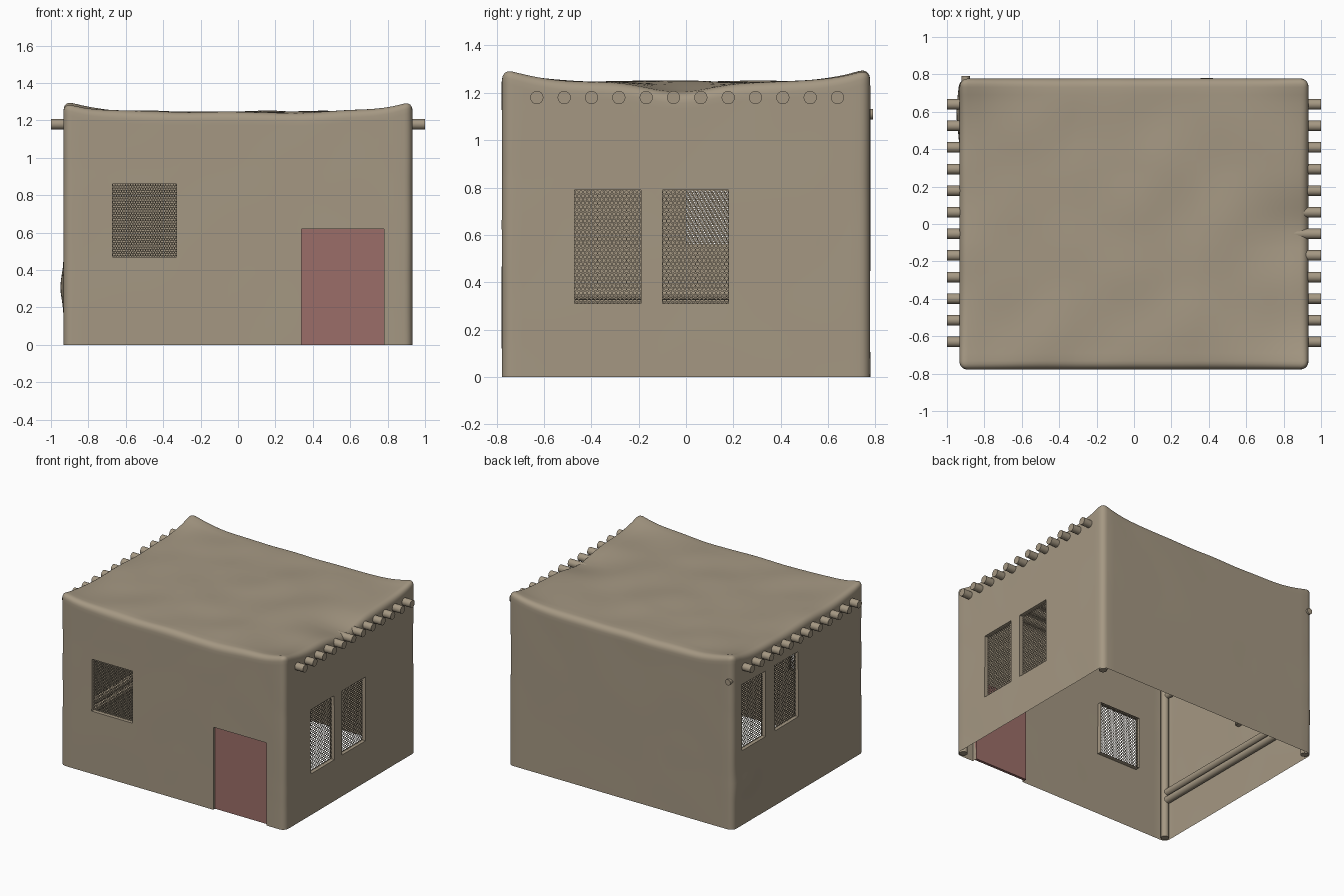
import bpy, bmesh, math
from mathutils import Vector, noise

if "Cube" in bpy.data.objects:
    bpy.data.objects.remove(bpy.data.objects["Cube"])

def material(name, col):
    m = bpy.data.materials.new(name)
    m.diffuse_color = (*col, 1)
    m.use_nodes = True
    m.node_tree.nodes["Principled BSDF"].inputs["Base Color"].default_value = m.diffuse_color
    return m

MUD = material("mud plaster", (0.375, 0.313, 0.226))
RED = material("faded red door", (0.33, 0.155, 0.14))

def finish(bm, name, mat, angle=40):
    me = bpy.data.meshes.new(name)
    bm.to_mesh(me)
    bm.free()
    me.materials.append(mat)
    me.polygons.foreach_set("use_smooth", [True] * len(me.polygons))
    me.set_sharp_from_angle(angle=math.radians(angle))
    ob = bpy.data.objects.new(name, me)
    bpy.context.collection.objects.link(ob)
    return ob

def pole(name, a, b, r, sides=16):
    a, b = Vector(a), Vector(b)
    bm = bmesh.new()
    bmesh.ops.create_cone(bm, cap_ends=True, segments=sides, radius1=r, radius2=r, depth=(b - a).length)
    ob = finish(bm, name, MUD)
    ob.location = (a + b) / 2
    ob.rotation_euler = (b - a).to_track_quat('Z', 'Y').to_euler()

# Overall sizes and openings: (wall, along-wall range, height range)
X, Y, H, R, REVEAL = 0.932, 0.777, 1.245, 0.045, 0.035
OPENINGS = {
    "front_window": ("front", -0.67, -0.33, 0.47, 0.86),
    "door": ("front", 0.34, 0.78, 0.0, 0.62),
    "right_window_1": ("right", -0.47, -0.19, 0.31, 0.79),
    "right_window_2": ("right", -0.10, 0.18, 0.31, 0.79),
    "left_window_1": ("left", 0.39, 0.67, 0.56, 1.05),
    "left_window_2": ("left", 0.0, 0.28, 0.56, 1.05),
}
NORMAL = {"front": Vector((0, -1, 0)), "right": Vector((1, 0, 0)), "left": Vector((-1, 0, 0))}

def lines(lo, hi, fixed, round_lo):
    """Grid lines: opening edges, close lines by rounded edges, even fill."""
    steps = (0, 0.008, 0.018, 0.03, R)
    keep = [hi - s for s in steps] + [lo + s for s in (steps if round_lo else (0,))] + fixed
    n = 36
    for i in range(n + 1):
        v = lo + (hi - lo) * i / n
        if all(abs(v - k) > 0.018 for k in keep):
            keep.append(v)
    return sorted(set(round(k, 4) for k in keep))

def shape(p):
    """Round the box edges, then sag the roof and make walls uneven."""
    c = Vector((max(-X + R, min(X - R, p.x)), max(-Y + R, min(Y - R, p.y)), min(H - R, p.z)))
    d = p - c
    q = c + d.normalized() * R if d.length > 1e-6 else c.copy()
    corner = abs(q.x / X) ** 5 * abs(q.y / Y) ** 4
    dip = math.exp(-((q.x - X) / 0.22) ** 2 - ((q.y + 0.01) / 0.18) ** 2)
    lift = 0.066 * corner - 0.042 * dip + 0.011 * noise.noise(q * 3.2)
    t = max(0, min(1, (q.z - 1.0) / 0.19))
    q.z += lift * t * t * (3 - 2 * t)
    w = 0.003 * noise.noise(q * 2 + Vector((5, 2, 1)))
    if d.x:
        q.x += math.copysign(w, d.x)
    if d.x < 0:   # worn swelling low on the left wall
        q.x -= 0.017 * math.exp(-((q.y - 0.6) / 0.12) ** 2 - ((q.z - 0.31) / 0.09) ** 2)
    if d.y:
        q.y += math.copysign(w, d.y)
    return q

# Plaster shell: walls and roof, open underneath
def build_shell():
    ops = OPENINGS.values()
    xs = lines(-X, X, [v for o in ops if o[0] == "front" for v in o[1:3]], True)
    ys = lines(-Y, Y, [v for o in ops if o[0] != "front" for v in o[1:3]], True)
    zs = lines(0, H, [v for o in ops for v in o[3:5]], False)
    bm = bmesh.new()
    verts, holes = {}, {k: [] for k in OPENINGS}

    def quad(pts, wall=None):
        vs = []
        for p in pts:
            if p not in verts:
                verts[p] = bm.verts.new(shape(Vector(p)))
            vs.append(verts[p])
        f = bm.faces.new(vs)
        if wall:
            u = sum(p[0 if wall == "front" else 1] for p in pts) / 4
            z = sum(p[2] for p in pts) / 4
            for k, (w, u0, u1, z0, z1) in OPENINGS.items():
                if w == wall and u0 < u < u1 and z0 < z < z1:
                    holes[k].append(f)

    for z0, z1 in zip(zs, zs[1:]):
        for a, b in zip(xs, xs[1:]):
            quad([(a, -Y, z0), (b, -Y, z0), (b, -Y, z1), (a, -Y, z1)], "front")
            quad([(b, Y, z0), (a, Y, z0), (a, Y, z1), (b, Y, z1)])
        for a, b in zip(ys, ys[1:]):
            quad([(X, a, z0), (X, b, z0), (X, b, z1), (X, a, z1)], "right")
            quad([(-X, b, z0), (-X, a, z0), (-X, a, z1), (-X, b, z1)], "left")
    for a, b in zip(xs, xs[1:]):
        for c, d in zip(ys, ys[1:]):
            quad([(a, c, H), (b, c, H), (b, d, H), (a, d, H)])
    # Cut each opening, then pull its rim inward to form the reveal
    for k, faces in holes.items():
        inside = set(faces)
        rim = [e for e in {e for f in faces for e in f.edges}
               if any(f not in inside for f in e.link_faces)]
        bmesh.ops.delete(bm, geom=faces, context='FACES')
        geom = bmesh.ops.extrude_edge_only(bm, edges=[e for e in rim if e.is_valid])["geom"]
        moved = [g for g in geom if isinstance(g, bmesh.types.BMVert)]
        bmesh.ops.translate(bm, verts=moved, vec=-NORMAL[OPENINGS[k][0]] * REVEAL)
    finish(bm, "plaster_shell", MUD, 50)

build_shell()

# Window grilles: perforated honeycomb sheets
def grille(name, wall, u0, u1, z0, z1, pitch):
    bm = bmesh.new()
    s = pitch / math.sqrt(3)
    for j in range(int((z1 - z0) / (1.5 * s)) + 2):
        for i in range(int((u1 - u0) / pitch) + 2):
            cu, cz = u0 + (i + 0.5 * (j % 2)) * pitch, z0 + j * 1.5 * s
            o, n = [[bm.verts.new((cu + r * math.sin(k * math.pi / 3), 0,
                                   cz + r * math.cos(k * math.pi / 3))) for k in range(6)]
                    for r in (s, s * 0.66)]
            for k in range(6):
                bm.faces.new((o[k], n[k], n[k - 1], o[k - 1]))
    bmesh.ops.remove_doubles(bm, verts=bm.verts[:], dist=pitch * 0.02)
    for co, no in (((u0, 0, 0), (-1, 0, 0)), ((u1, 0, 0), (1, 0, 0)),
                   ((0, 0, z0), (0, 0, -1)), ((0, 0, z1), (0, 0, 1))):
        bmesh.ops.bisect_plane(bm, geom=bm.verts[:] + bm.edges[:] + bm.faces[:],
                               plane_co=co, plane_no=no, clear_outer=True)
    depth = REVEAL - 0.012
    for v in bm.verts:
        u, z = v.co.x, v.co.z
        if wall == "front":
            v.co = (u, -Y + depth, z)
        else:
            v.co = (NORMAL[wall].x * (X - depth), u, z)
    finish(bm, name, MUD)

for key, (wall, u0, u1, z0, z1) in OPENINGS.items():
    if key != "door":
        grille(key + "_grille", wall, u0, u1, z0, z1, 0.0135 if wall == "front" else 0.0175)

# Door slab
bm = bmesh.new()
bmesh.ops.create_cube(bm, size=1)
for v in bm.verts:
    v.co = (0.56 + v.co.x * 0.44, -Y + 0.03 + v.co.y * 0.02, 0.31 + v.co.z * 0.62)
finish(bm, "door", RED)

# Roof logs running through the house from side to side
for i in range(12):
    y = -0.63 + i * 1.27 / 11
    pole("roof_log", (-1, y, 1.18), (1, y, 1.18), 0.028)

# Corner posts
for sx in (-1, 1):
    for sy in (-1, 1):
        pole("corner_post", (sx * 0.895, sy * 0.74, 0), (sx * 0.895, sy * 0.74, 1.25), 0.028)

# Rails along the left wall, the upper one poking out at the back
for z in (0.29, 0.35):
    pole("left_rail", (-0.9, -0.75, z), (-0.9, 0.75, z), 0.026)
pole("left_top_rail", (-0.9, -0.75, 1.11), (-0.9, 0.79, 1.11), 0.022)
